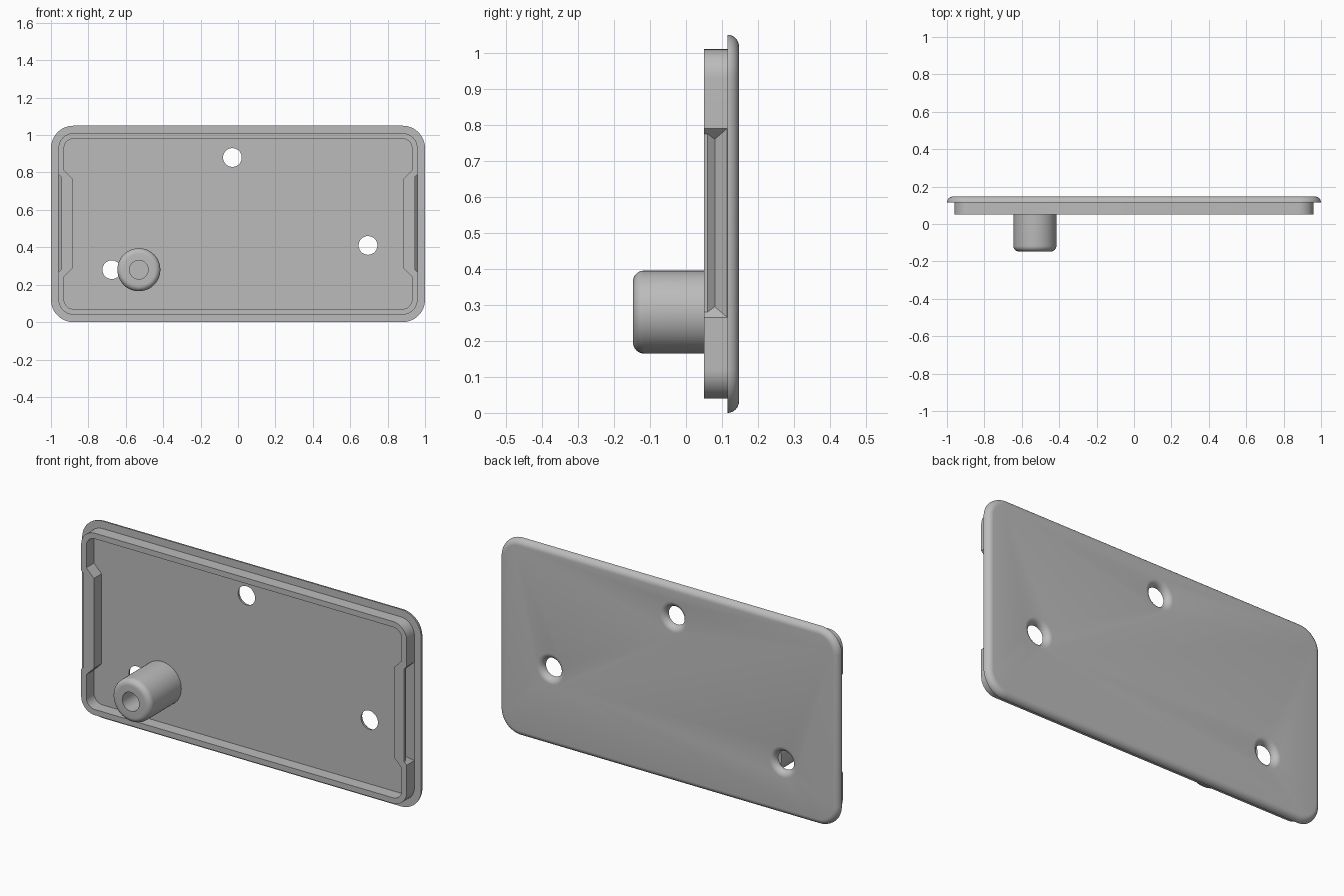
import bpy, bmesh
from math import sin, cos, pi, radians

if "Cube" in bpy.data.objects:
    bpy.data.objects.remove(bpy.data.objects["Cube"])

grey = bpy.data.materials.new("plain_grey")
grey.use_nodes = True
grey.diffuse_color = (0.5, 0.5, 0.5, 1)
grey.node_tree.nodes["Principled BSDF"].inputs["Base Color"].default_value = (0.5, 0.5, 0.5, 1)

HEIGHT, FRONT, FLOOR, BACK = 1.05, 0.05, 0.115, 0.147
FILLET = BACK - FLOOR


def loft(name, rings):
    """Closed solid through a list of equal-length point rings."""
    bm = bmesh.new()
    loops = [[bm.verts.new(p) for p in ring] for ring in rings]
    n = len(loops[0])
    for a, b in zip(loops, loops[1:]):
        for i in range(n):
            j = (i + 1) % n
            bm.faces.new((a[i], a[j], b[j], b[i]))
    bm.faces.new(loops[0])
    bm.faces.new(loops[-1])
    bmesh.ops.recalc_face_normals(bm, faces=bm.faces)
    mesh = bpy.data.meshes.new(name)
    bm.to_mesh(mesh)
    bm.free()
    mesh.materials.append(grey)
    obj = bpy.data.objects.new(name, mesh)
    bpy.context.collection.objects.link(obj)
    return obj


def rounded_rect(inset, y, segs=12):
    r, pts = 0.12 - inset, []
    for k, (sx, sz) in enumerate([(1, 1), (-1, 1), (-1, -1), (1, -1)]):
        for s in range(segs + 1):
            a = (k + s / segs) * pi / 2
            pts.append((sx * 0.88 + r * cos(a), y,
                        HEIGHT / 2 + sz * (HEIGHT / 2 - 0.12) + r * sin(a)))
    return pts


def circle(x, z, r, y, n=48):
    return [(x + r * cos(2 * pi * i / n), y, z + r * sin(2 * pi * i / n)) for i in range(n)]


def arc(steps=8):
    return [(sin(i / steps * pi / 2), cos(i / steps * pi / 2)) for i in range(steps + 1)]


def select_only(obj):
    bpy.ops.object.select_all(action='DESELECT')
    obj.select_set(True)
    bpy.context.view_layer.objects.active = obj


def combine(target, tool, operation):
    tool.hide_render = True
    mod = target.modifiers.new(tool.name, 'BOOLEAN')
    mod.operation, mod.solver, mod.object = operation, 'EXACT', tool
    select_only(target)
    bpy.ops.object.modifier_apply(modifier=mod.name)
    bpy.data.objects.remove(tool)


def smooth(obj):
    select_only(obj)
    bpy.ops.object.shade_smooth_by_angle(angle=radians(30))


# Cover plate with raised rim and rounded back edge
profile = [(0.07, FLOOR), (0.07, FRONT), (0.04, FRONT), (0.04, FLOOR)]
profile += [(FILLET * (1 - c), FLOOR + FILLET * s) for s, c in arc()]
cover = loft("cover_plate", [rounded_rect(i, y) for i, y in profile])


# Side clips: bump inside the rim, undercut groove outside
def trapezoid(side, y, x_in, half_in, x_out):
    half_out = half_in + x_out - x_in
    return [(side * x, y, 0.5275 + z) for x, z in
            [(x_in, -half_in), (x_out, -half_out), (x_out, half_out), (x_in, half_in)]]


for side in (-1, 1):
    bump = loft("clip_bump", [trapezoid(side, y, 0.885, 0.24, 0.945) for y in (FRONT, FLOOR + 0.01)])
    combine(cover, bump, 'UNION')
    groove = loft("clip_groove", [trapezoid(side, y, 0.96 - d, 0.2625 - d, 0.98) for y, d in
                                  [(0.03, 0.015), (0.06, 0.015), (0.08, 0.03), (FLOOR - 0.0005, 0)]])
    combine(cover, groove, 'DIFFERENCE')

# Screw holes flared toward the back
for x, z in [(-0.03, 0.88), (0.695, 0.41), (-0.675, 0.28)]:
    flare = [(0.05, FLOOR - 0.02)]
    flare += [(0.05 + FILLET * (1 - c), FLOOR + FILLET * s) for s, c in arc()]
    flare.append((0.05 + FILLET, BACK + 0.02))
    combine(cover, loft("hole_cutter", [circle(x, z, r, y) for r, y in flare]), 'DIFFERENCE')
smooth(cover)

# Hollow post with rounded tip
R, TIP, ROUND = 0.115, -0.147, 0.03
post_profile = [(R, FLOOR + 0.001)]
post_profile += [(R - ROUND * (1 - c), TIP + ROUND * (1 - s)) for s, c in arc()]
post_profile += [(0.05, TIP), (0.05, FLOOR - 0.005)]
smooth(loft("hollow_post", [circle(-0.53, 0.28, r, y) for r, y in post_profile]))
